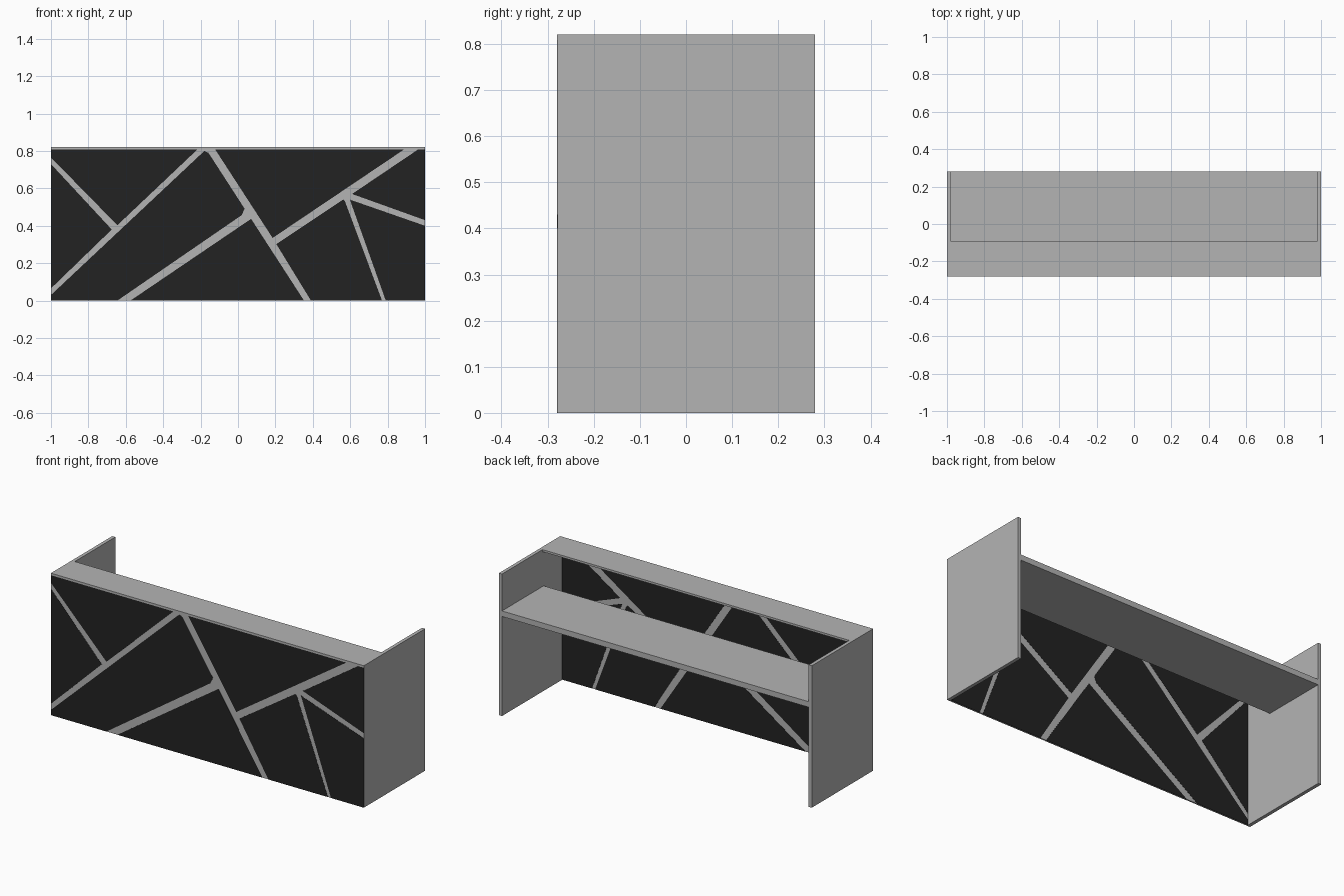
import bpy, bmesh

if "Cube" in bpy.data.objects:
    bpy.data.objects.remove(bpy.data.objects["Cube"])


def material(name, value):
    m = bpy.data.materials.new(name)
    m.diffuse_color = (value, value, value, 1)
    m.use_nodes = True
    m.node_tree.nodes["Principled BSDF"].inputs["Base Color"].default_value = m.diffuse_color
    return m


GREY = material("light grey", 0.456)
BLACK = material("charcoal black", 0.016)


def finish(name, bm, mat):
    bmesh.ops.recalc_face_normals(bm, faces=bm.faces)
    me = bpy.data.meshes.new(name)
    bm.to_mesh(me)
    bm.free()
    me.materials.append(mat)
    ob = bpy.data.objects.new(name, me)
    bpy.context.collection.objects.link(ob)


def box(name, x0, x1, y0, y1, z0, z1, mat=GREY):
    bm = bmesh.new()
    bmesh.ops.create_cube(bm, size=1)
    for v in bm.verts:
        v.co = (x1 if v.co.x > 0 else x0, y1 if v.co.y > 0 else y0,
                z1 if v.co.z > 0 else z0)
    finish(name, bm, mat)


# Front pattern: dark tiles as (x, z) outlines, separated by grey strips
T = 0.808
TILES = [
    [(-1, .73), (-.675, .38), (-1, .065)],
    [(-1, T), (-1, .765), (-.645, .403), (-.217, T)],
    [(-1, 0), (-1, .03), (-.18, .80), (-.158, .79), (.035, .492), (.02, .457), (-.645, 0)],
    [(-.575, 0), (.07, .437), (.353, 0)],
    [(-.122, T), (.888, T), (.185, .335)],
    [(.205, .302), (.562, .54), (.572, .53), (.77, 0), (.39, 0)],
    [(.963, T), (1, T), (1, .43), (.61, .57)],
    [(1, .40), (.598, .54), (.79, 0), (1, 0)],
]


def tiles(name, half, y, depth):
    bm = bmesh.new()
    for outline in TILES:
        face = bm.faces.new([bm.verts.new((max(-half, min(half, x)), y, z))
                             for x, z in outline])
        ext = bmesh.ops.extrude_face_region(bm, geom=[face], use_keep_orig=True)
        for v in ext["geom"]:
            if isinstance(v, bmesh.types.BMVert):
                v.co.y += depth
    finish(name, bm, BLACK)


# Grey core of the front panel with dark tiles on both faces
box("front_panel", -.98, .98, -.279, -.271, 0, T)
tiles("front_tiles", 1, -.28, .001)
tiles("inner_tiles", .98, -.271, .001)

# Side walls
for s, label in ((-1, "left"), (1, "right")):
    a, b = sorted((s, s * .98))
    box(label + "_side", a, b, -.279, .28, 0, .82)

# Narrow counter ledge, its front lip, and the lower work surface
box("counter_ledge", -.98, .98, -.279, -.09, T, .82)
box("ledge_lip", -1, 1, -.28, -.279, T, .82)
box("work_surface", -.98, .98, -.10, .28, .575, .607)
